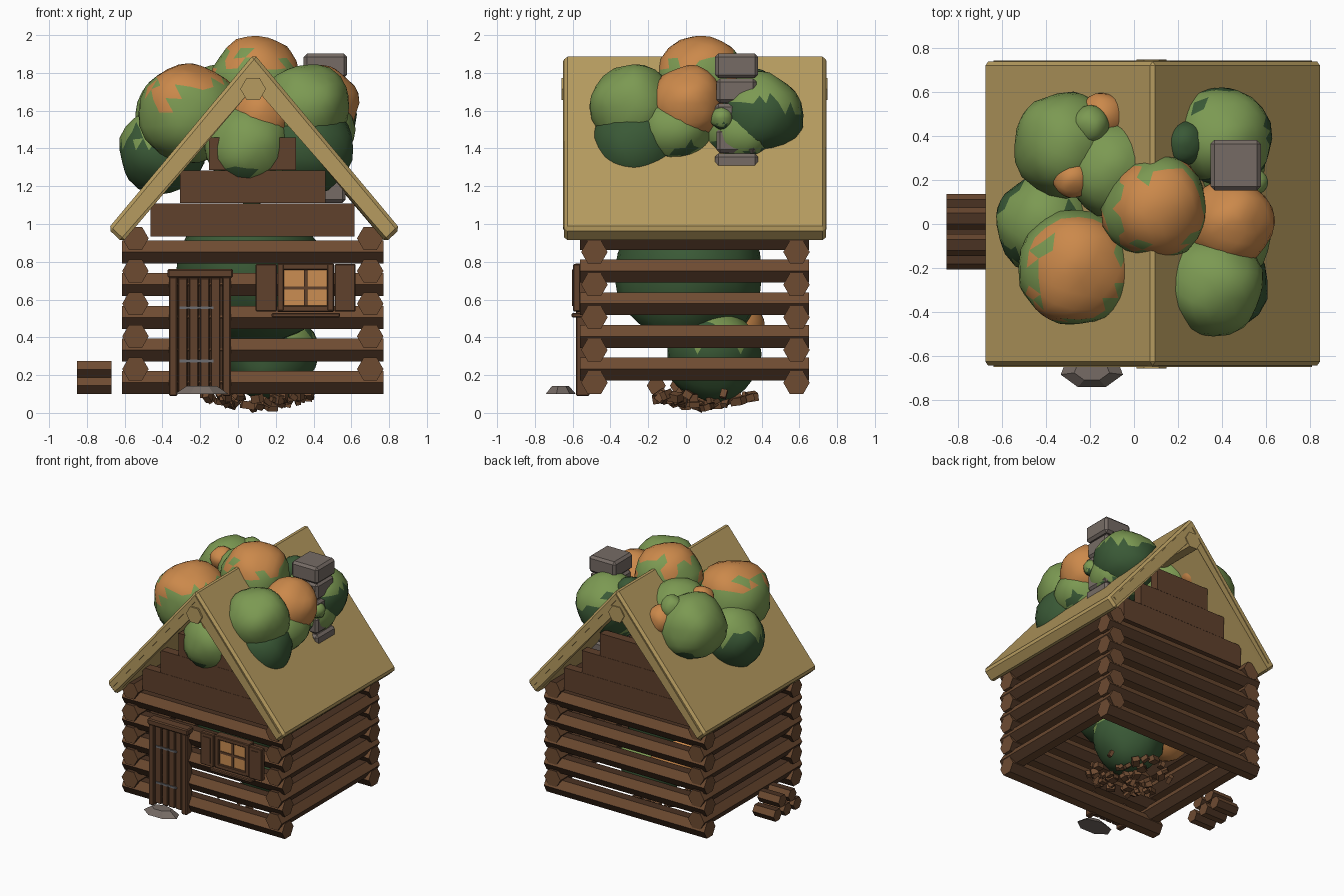
import bpy, bmesh, math, random
from mathutils import Vector, Matrix, noise

if "Cube" in bpy.data.objects:
    bpy.data.objects.remove(bpy.data.objects["Cube"])

random.seed(4)
COLOURS = {
    "log_brown": (0.155, 0.070, 0.031), "dark_bark": (0.068, 0.032, 0.016),
    "board_brown": (0.115, 0.052, 0.025), "straw": (0.47, 0.33, 0.115),
    "leaf_green": (0.20, 0.32, 0.085), "dark_green": (0.042, 0.10, 0.037),
    "leaf_orange": (0.60, 0.25, 0.07), "stone_grey": (0.18, 0.148, 0.13),
    "iron_grey": (0.15, 0.15, 0.16), "window_glow": (0.60, 0.27, 0.085),
}
MATS = {}
for n, c in COLOURS.items():
    MATS[n] = bpy.data.materials.new(n)
    MATS[n].diffuse_color = (*c, 1)


def finish(name, bm, *mats):
    bmesh.ops.recalc_face_normals(bm, faces=bm.faces)
    me = bpy.data.meshes.new(name)
    bm.to_mesh(me)
    bm.free()
    for m in mats:
        me.materials.append(MATS[m])
    ob = bpy.data.objects.new(name, me)
    bpy.context.collection.objects.link(ob)
    return ob


def prism(name, pts, axis, lo, hi, mat, bevel=0, stripe=None):
    """Extrude a 2D profile along x (pts are y,z), y (x,z) or z (x,y)."""
    def place(p, t):
        return {"x": (t, p[0], p[1]), "y": (p[0], t, p[1]), "z": (p[0], p[1], t)}[axis]
    bm = bmesh.new()
    a = [bm.verts.new(place(p, lo)) for p in pts]
    b = [bm.verts.new(place(p, hi)) for p in pts]
    bm.faces.new(a)
    bm.faces.new(b)
    for i in range(len(pts)):
        j = (i + 1) % len(pts)
        f = bm.faces.new((a[i], a[j], b[j], b[i]))
        f.material_index = i % 2 if stripe else 0
    if bevel:
        bmesh.ops.bevel(bm, geom=bm.edges[:], offset=bevel, segments=1, affect='EDGES')
    return finish(name, bm, mat, *([stripe] if stripe else []))


def box(name, x0, x1, y0, y1, z0, z1, mat, bevel=0):
    return prism(name, [(x0, y0), (x1, y0), (x1, y1), (x0, y1)], "z", z0, z1, mat, bevel)


def log(name, axis, u, v, r, lo, hi, mat="log_brown", stripe="dark_bark"):
    """Six-sided log, bark colour on every other side."""
    pts = [(u + r * math.cos(k * math.pi / 3), v + r * math.sin(k * math.pi / 3)) for k in range(6)]
    return prism(name, pts, axis, lo, hi, mat, 0, stripe)


def blob(name, c, r, top, under, level):
    """Lumpy leaf ball; faces pointing above the noisy level get the top colour."""
    bm = bmesh.new()
    bmesh.ops.create_icosphere(bm, subdivisions=3, radius=r)
    off = Vector(c) * 7
    for v in bm.verts:
        v.co *= 1 + 0.10 * noise.noise(v.co / r * 1.4 + off)
    for f in bm.faces:
        d = f.calc_center_median().normalized()
        f.material_index = 0 if d.z + 0.75 * noise.noise(d * 2.0 + off) > level else 1
        f.smooth = True
    bmesh.ops.translate(bm, vec=c, verts=bm.verts)
    return finish(name, bm, top, under)


# Log walls, front/back courses alternating with side courses
for i in range(5):
    z = 0.160 + 0.173 * i
    for side, y in (("front", -0.485), ("back", 0.585)):
        log(f"{side}_log_{i}", "x", y, z, 0.070, -0.615, 0.77)
    for side, x in (("left", -0.543), ("right", 0.70)):
        log(f"{side}_log_{i}", "y", x, z + 0.072, 0.070, -0.56, 0.65)

# Stepped gable boards
for side, y in (("front", -0.48), ("back", 0.59)):
    for i in range(3):
        hw = 0.54 - 0.155 * i
        z = 0.935 + 0.175 * i
        box(f"{side}_gable_{i}", 0.077 - hw, 0.077 + hw, y - 0.035, y + 0.035, z, z + 0.174, "board_brown")

# Thatched roof with edge strips and ridge pole
prism("roof", [(0.085, 1.90), (-0.688, 0.975), (-0.612, 0.902), (0.085, 1.755),
               (0.782, 0.902), (0.858, 0.975)], "y", -0.645, 0.74, "straw", 0.018)
for s in (-1, 1):
    for e, y in (("front", -0.65), ("back", 0.73)):
        prism(f"roof_edge_{e}_{s}", [(0.085, 1.865), (0.085 + s * 0.725, 0.985),
              (0.085 + s * 0.705, 0.97), (0.085, 1.82)], "y", y, y + 0.015, "straw")
log("ridge_pole", "y", 0.08, 1.715, 0.068, -0.658, 0.748, "straw", None)

# Door with frame, planks and hinges
for i in range(4):
    x = -0.318 + 0.058 * i
    box(f"door_plank_{i}", x, x + 0.05, -0.568, -0.53, 0.11, 0.715, "board_brown", 0.005)
box("door_back", -0.33, -0.08, -0.55, -0.53, 0.11, 0.715, "dark_bark")
for side, x in (("left", -0.366), ("right", -0.083)):
    box(f"door_post_{side}", x, x + 0.045, -0.582, -0.51, 0.09, 0.72, "board_brown", 0.006)
box("door_lintel", -0.374, -0.026, -0.588, -0.51, 0.715, 0.762, "board_brown", 0.008)
for z in (0.275, 0.556):
    box("door_hinge", -0.31, -0.13, -0.575, -0.565, z - 0.007, z + 0.007, "iron_grey")

# Window with panes, bars, sill and shutters
box("window_panes", 0.24, 0.475, -0.572, -0.53, 0.56, 0.765, "window_glow")
for x in (0.208, 0.472):
    box("window_side", x, x + 0.036, -0.59, -0.52, 0.54, 0.79, "board_brown", 0.005)
for z in (0.535, 0.757):
    box("window_rail", 0.208, 0.508, -0.588, -0.52, z, z + 0.034, "board_brown", 0.005)
box("window_bar_upright", 0.349, 0.367, -0.580, -0.555, 0.56, 0.765, "board_brown")
box("window_bar_level", 0.24, 0.475, -0.579, -0.555, 0.652, 0.67, "board_brown")
box("window_sill", 0.178, 0.54, -0.605, -0.52, 0.505, 0.53, "board_brown", 0.006)
for side, x in (("left", 0.093), ("right", 0.51)):
    box(f"shutter_{side}", x, x + 0.113, -0.598, -0.56, 0.537, 0.787, "board_brown", 0.005)
    box(f"shutter_panel_{side}", x + 0.025, x + 0.088, -0.603, -0.59, 0.565, 0.76, "board_brown")

# Chimney of stacked stones
for i in range(6):
    z, j = 1.772 - 0.132 * i, 0.008 * (i % 2)
    box(f"chimney_stone_{i}", 0.348 + j, 0.578 - j, 0.153 + j, 0.382 - j, z, z + 0.130, "stone_grey", 0.018)

# Doorstep stone
bm = bmesh.new()
bmesh.ops.create_cone(bm, cap_ends=True, segments=7, radius1=0.15, radius2=0.085, depth=0.042)
bmesh.ops.transform(bm, matrix=Matrix.Translation((-0.192, -0.667, 0.121)) @ Matrix.Diagonal((0.97, 0.56, 1, 1)), verts=bm.verts)
finish("doorstep", bm, "stone_grey")

# Firewood stack against the left wall: three below, two above
for row in range(2):
    for k in range(3 - row):
        log(f"firewood_{row}_{k}", "x", -0.157 + 0.122 * k + 0.061 * row, 0.144 + 0.087 * row, 0.050, -0.853, -0.67)

# Leaf clumps bursting through the roof and filling the cabin
G, D, O = "leaf_green", "dark_green", "leaf_orange"
KINDS = {"autumn": (O, G, 0.5), "shaded": (G, D, 0.35), "green": (G, D, -0.65),
         "dark": (D, D, 0), "orange": (O, O, 0)}
CLUMPS = {
    "autumn": [(0.10, 0.07, 1.76, 0.24), (-0.26, -0.20, 1.59, 0.27)],
    "shaded": [(-0.40, 0.00, 1.39, 0.23), (0.40, 0.39, 1.58, 0.23), (0.17, 0.14, 0.31, 0.25)],
    "green": [(-0.31, 0.36, 1.58, 0.24), (-0.10, 0.25, 1.63, 0.22), (0.36, -0.28, 1.62, 0.23),
              (0.42, -0.06, 1.50, 0.20), (0.40, 0.30, 1.49, 0.20), (0.05, -0.36, 1.41, 0.23),
              (-0.20, 0.45, 1.73, 0.09), (0.55, 0.19, 1.56, 0.06)],
    "dark": [(0.36, -0.26, 1.41, 0.25), (0.23, 0.37, 1.72, 0.10), (0.07, 0.01, 0.74, 0.39)],
    "orange": [(0.44, 0.01, 1.64, 0.20), (0.12, -0.36, 1.57, 0.17), (-0.28, 0.21, 1.73, 0.09),
               (-0.14, 0.49, 1.64, 0.11), (-0.10, 0.22, 0.44, 0.20)],
}
for kind, balls in CLUMPS.items():
    for i, (x, y, z, r) in enumerate(balls):
        blob(f"{kind}_clump_{i}", (x, y, z), r, *KINDS[kind])

# Root chunks under the foliage
bm = bmesh.new()
for i in range(55):
    a, r = random.uniform(0, math.tau), 0.31 * math.sqrt(random.random())
    rot = Matrix.Rotation(random.uniform(0, 3), 4, Vector((random.random(), random.random(), 1)))
    p = Vector((0.11 + r * math.cos(a), 0.08 + 0.87 * r * math.sin(a), 0.035 + 0.2 * r + random.uniform(0, 0.03)))
    s = random.uniform(0.03, 0.052)
    bmesh.ops.create_cube(bm, size=1, matrix=Matrix.Translation(p) @ rot @ Matrix.Diagonal((s * 1.4, s, s * 0.8, 1)))
low = min(v.co.z for v in bm.verts)
bmesh.ops.translate(bm, vec=(0, 0, -low), verts=bm.verts)
finish("root_chunks", bm, "log_brown")

for m in bpy.data.materials:
    if m.users and not m.is_grease_pencil:
        m.use_nodes = True
        m.node_tree.nodes["Principled BSDF"].inputs["Base Color"].default_value = m.diffuse_color
